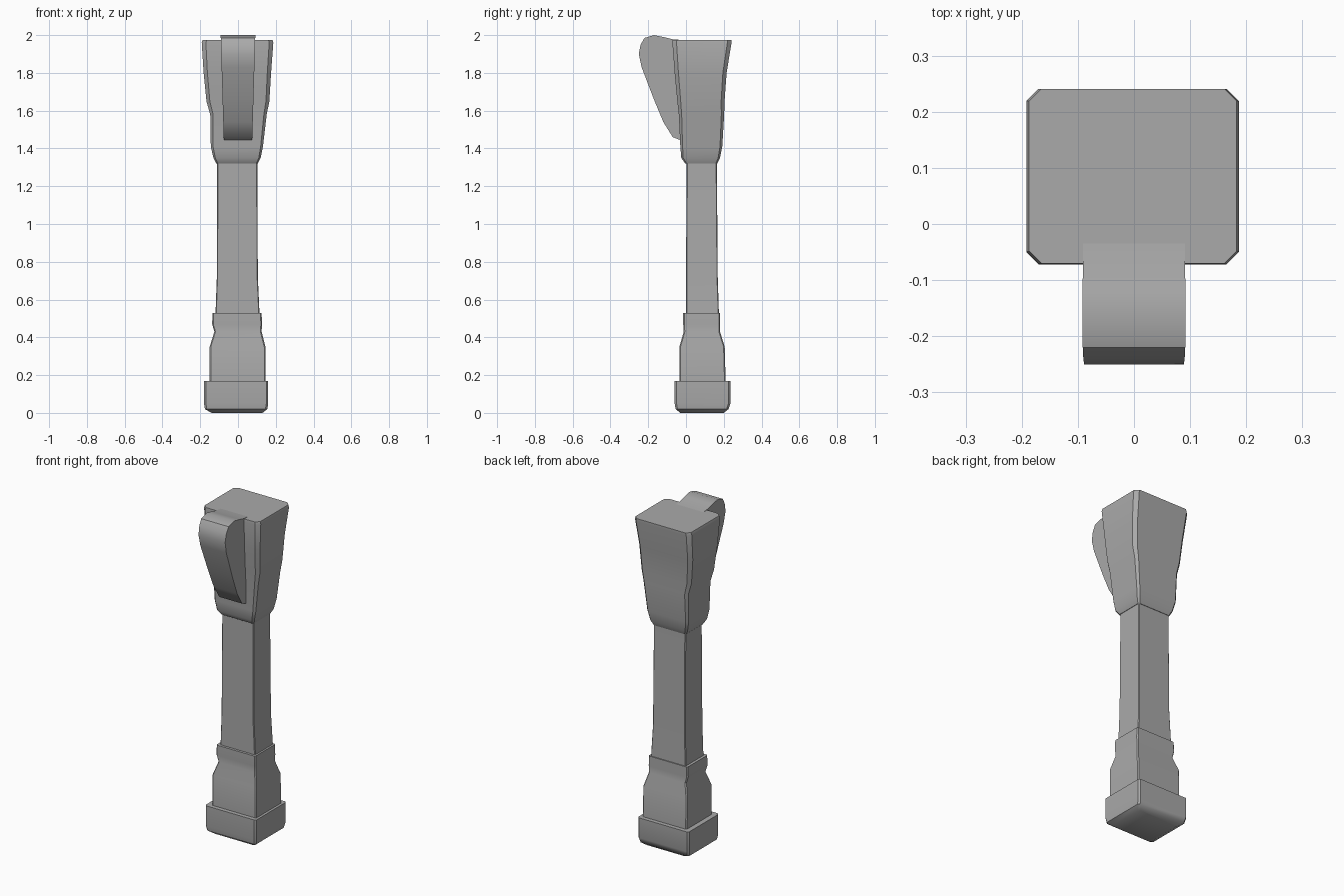
import bpy, bmesh, math

cube = bpy.data.objects.get("Cube")
if cube:
    bpy.data.objects.remove(cube, do_unlink=True)

stone = bpy.data.materials.new("grey stone")
stone.use_nodes = True
grey = (0.4, 0.4, 0.4, 1)
stone.diffuse_color = grey
stone.node_tree.nodes["Principled BSDF"].inputs["Base Color"].default_value = grey


def finish(name, bm, angle=35):
    bmesh.ops.recalc_face_normals(bm, faces=bm.faces)
    mesh = bpy.data.meshes.new(name)
    bm.to_mesh(mesh)
    bm.free()
    obj = bpy.data.objects.new(name, mesh)
    bpy.context.collection.objects.link(obj)
    mesh.materials.append(stone)
    bpy.ops.object.select_all(action="DESELECT")
    obj.select_set(True)
    bpy.context.view_layer.objects.active = obj
    bpy.ops.object.shade_smooth_by_angle(angle=math.radians(angle))
    return obj


def loft(name, sections):
    """Stack chamfered rectangles given as z, x0, x1, y0, y1, chamfer."""
    bm = bmesh.new()
    rings = []
    for z, x0, x1, y0, y1, c in sections:
        outline = [(x0 + c, y0), (x1 - c, y0), (x1, y0 + c), (x1, y1 - c),
                   (x1 - c, y1), (x0 + c, y1), (x0, y1 - c), (x0, y0 + c)]
        rings.append([bm.verts.new((x, y, z)) for x, y in outline])
    for low, high in zip(rings, rings[1:]):
        for i in range(8):
            j = (i + 1) % 8
            bm.faces.new((low[i], low[j], high[j], high[i]))
    bm.faces.new(rings[0][::-1])
    bm.faces.new(rings[-1])
    return finish(name, bm)


# Square foot with a softened underside
loft("foot", [
    (0.0, -0.14, 0.13, -0.03, 0.20, 0.01),
    (0.02, -0.175, 0.155, -0.055, 0.225, 0.01),
    (0.05, -0.18, 0.16, -0.06, 0.235, 0.01),
    (0.17, -0.18, 0.16, -0.06, 0.235, 0.01),
])

# Pedestal narrowing into a collar
loft("pedestal", [
    (0.16, -0.15, 0.145, -0.035, 0.21, 0.006),
    (0.35, -0.15, 0.145, -0.035, 0.205, 0.006),
    (0.43, -0.125, 0.125, -0.012, 0.18, 0.006),
    (0.47, -0.137, 0.127, -0.015, 0.18, 0.006),
    (0.53, -0.135, 0.125, -0.015, 0.18, 0.006),
])

# Slender shaft
loft("shaft", [
    (0.5, -0.12, 0.115, 0.0, 0.175, 0.004),
    (0.72, -0.112, 0.105, 0.0, 0.168, 0.004),
    (1.36, -0.11, 0.102, 0.004, 0.163, 0.004),
])

# Flaring capital
loft("capital", [
    (1.32, -0.115, 0.105, -0.004, 0.166, 0.008),
    (1.35, -0.13, 0.12, -0.025, 0.18, 0.01),
    (1.41, -0.144, 0.132, -0.03, 0.192, 0.012),
    (1.58, -0.147, 0.152, -0.038, 0.202, 0.015),
    (1.65, -0.167, 0.166, -0.046, 0.204, 0.018),
    (1.80, -0.182, 0.175, -0.06, 0.215, 0.02),
    (1.96, -0.192, 0.187, -0.072, 0.241, 0.022),
    (1.975, -0.187, 0.183, -0.07, 0.241, 0.022),
])

# Scroll bracket on the front: y, z profile extruded across x
profile = [(0.0, 1.972), (-0.07, 1.978), (-0.12, 1.99), (-0.17, 2.0),
           (-0.22, 1.985), (-0.24, 1.95), (-0.25, 1.90), (-0.235, 1.83),
           (-0.17, 1.66), (-0.12, 1.54), (-0.07, 1.46), (-0.02, 1.44)]
bm = bmesh.new()
sides = []
for side in (-1, 1):
    sides.append([bm.verts.new((side * (0.075 + 0.015 * (z - 1.44) / 0.5), y, z))
                  for y, z in profile])
left, right = sides
count = len(profile)
for i in range(count):
    j = (i + 1) % count
    bm.faces.new((left[i], left[j], right[j], right[i]))
bm.faces.new(left)
bm.faces.new(right[::-1])
finish("scroll_bracket", bm, 40)
